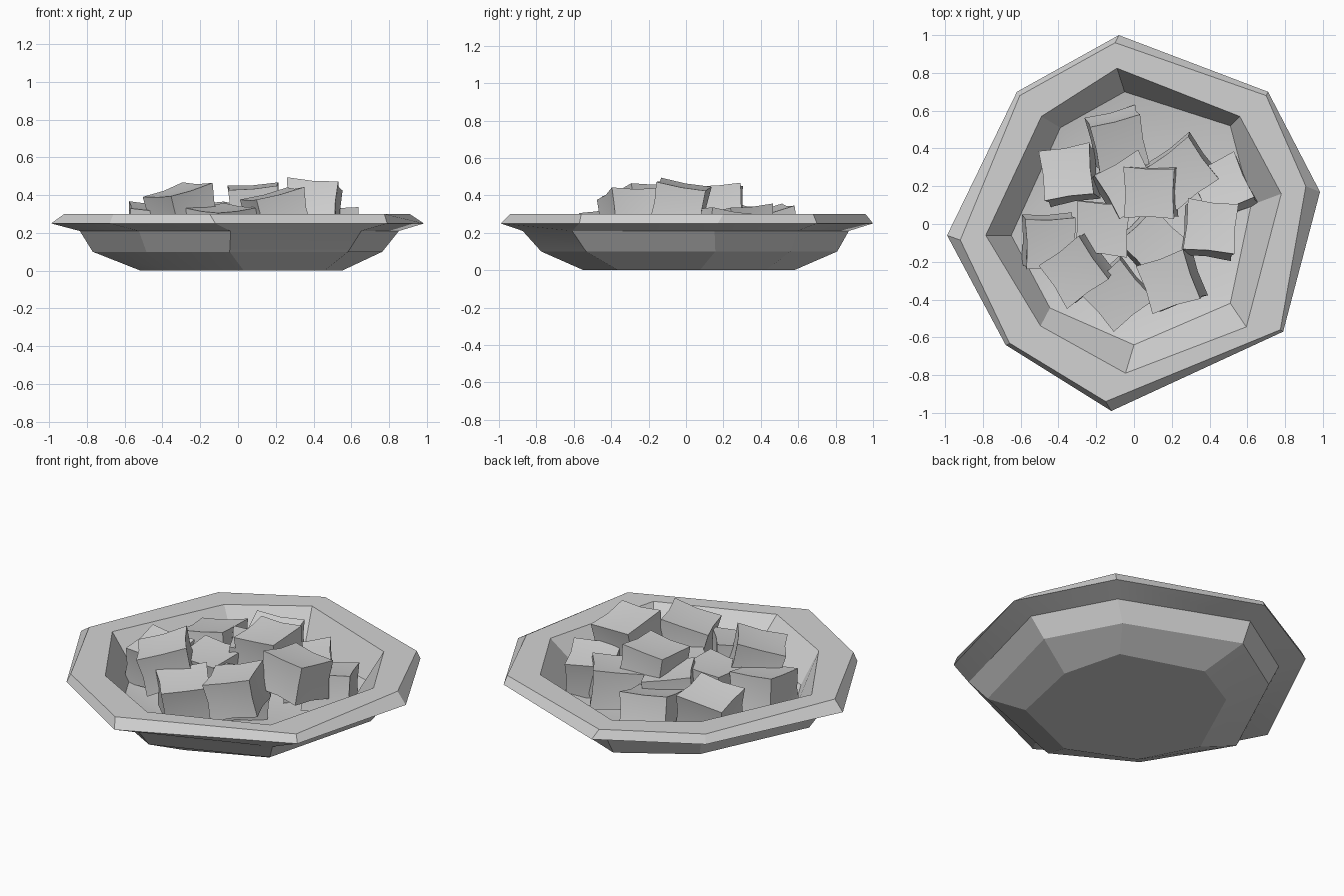
import bpy, bmesh, math, random
from mathutils import Euler, Vector

random.seed(4)
default_cube = bpy.data.objects.get("Cube")
if default_cube:
    bpy.data.objects.remove(default_cube, do_unlink=True)

# One plain grey for every part
grey = bpy.data.materials.new("plain_grey")
grey.use_nodes = True
colour = (0.65, 0.65, 0.65, 1)
grey.diffuse_color = colour
grey.node_tree.nodes["Principled BSDF"].inputs["Base Color"].default_value = colour


def finish(bm, name, angle):
    """Turn a bmesh into a shaded, coloured object."""
    bmesh.ops.recalc_face_normals(bm, faces=bm.faces[:])
    mesh = bpy.data.meshes.new(name)
    bm.to_mesh(mesh)
    bm.free()
    mesh.materials.append(grey)
    obj = bpy.data.objects.new(name, mesh)
    bpy.context.scene.collection.objects.link(obj)
    bpy.ops.object.select_all(action="DESELECT")
    obj.select_set(True)
    bpy.context.view_layer.objects.active = obj
    bpy.ops.object.shade_smooth_by_angle(angle=math.radians(angle))
    return obj


def ring(outline, z, scale=1, dx=0, dy=0):
    """Place a scaled outline at one height."""
    return [Vector((x * scale + dx, y * scale + dy, z)) for x, y in outline]


def loft(rings, name, angle):
    """Join the rings in order and cap both ends."""
    bm = bmesh.new()
    loops = [[bm.verts.new(point) for point in points] for points in rings]
    for low, high in zip(loops, loops[1:]):
        for i in range(len(low)):
            j = (i + 1) % len(low)
            bm.faces.new((low[i], low[j], high[j], high[i]))
    bm.faces.new(loops[0])
    bm.faces.new(loops[-1])
    return finish(bm, name, angle)


# Irregular eight-sided outlines of the bowl
rim = [(-0.08, 1), (0.71, 0.7), (0.985, 0.17), (0.79, -0.57),
       (-0.12, -0.99), (-0.68, -0.64), (-0.99, -0.06), (-0.62, 0.7)]
rim_top = [(-0.1, 0.96), (0.7, 0.68), (0.91, 0.2), (0.775, -0.56),
           (-0.15, -0.94), (-0.66, -0.63), (-0.92, -0.085), (-0.605, 0.68)]
opening = [(-0.09, 0.825), (0.56, 0.57), (0.78, 0.16), (0.595, -0.545),
           (-0.045, -0.79), (-0.495, -0.54), (-0.785, -0.06), (-0.49, 0.57)]
well = [(-0.05, 0.7), (0.51, 0.52), (0.62, 0.1), (0.51, -0.42),
        (0, -0.64), (-0.445, -0.445), (-0.65, -0.06), (-0.39, 0.51)]

# Bowl: outside from the foot up, over the rim and down inside
loft([
    ring(well, 0, 0.84, 0.03, -0.01),
    ring(opening, 0.1, 0.98),
    ring(opening, 0.21, 1.08, 0.01, -0.02),
    ring(rim, 0.25),
    ring(rim_top, 0.3),
    ring(opening, 0.3),
    ring(well, 0.12),
    ring(well, 0.075, 0.72),
], "bowl", 17)


def chunk(name, x, y, top, rx, ry, yaw, size=0.27):
    """Slightly uneven, flattened cube with pinched-in sides."""
    bm = bmesh.new()
    bmesh.ops.create_cube(bm, size=size)
    for vert in bm.verts:
        vert.co *= random.uniform(0.97, 1.06)
    bmesh.ops.subdivide_edges(bm, edges=bm.edges[:], cuts=1, use_grid_fill=True)
    for vert in bm.verts:
        zeros = sum(abs(c) < size / 5 for c in vert.co)
        vert.co *= 1 - 0.06 * zeros
    height = size * 0.8
    turn = Euler([math.radians(a) for a in (rx, ry, yaw)]).to_matrix()
    for vert in bm.verts:
        vert.co.z *= 0.8
        vert.co = turn @ vert.co + Vector((x, y, top - height / 2))
    return finish(bm, name, 35)


# Food chunks: x, y, top height, two tilts and turn
chunks = [
    (-0.09, 0.44, 0.32, 14, 4, 13),
    (-0.34, 0.26, 0.33, -8, -9, 8),
    (-0.30, -0.24, 0.43, 0, -15, 35),
    (0.09, 0.17, 0.45, 4, -5, -1),
    (0.26, 0.28, 0.33, 4, -5, 36),
    (0.47, 0.19, 0.32, 0, -9, -65),
    (0.40, -0.03, 0.46, -10, 4, -6),
    (0.20, -0.30, 0.41, 0, -13, 19),
    (-0.45, -0.09, 0.34, 8, 5, 2),
    (-0.17, -0.02, 0.33, 3, 0, -4),
    (-0.09, -0.37, 0.33, 5, -5, 40),
    (0.09, -0.10, 0.30, 5, 5, 44),
    (-0.04, 0.20, 0.35, 0, 8, 30),
]
for number, placement in enumerate(chunks, 1):
    chunk(f"food_chunk_{number}", *placement)
